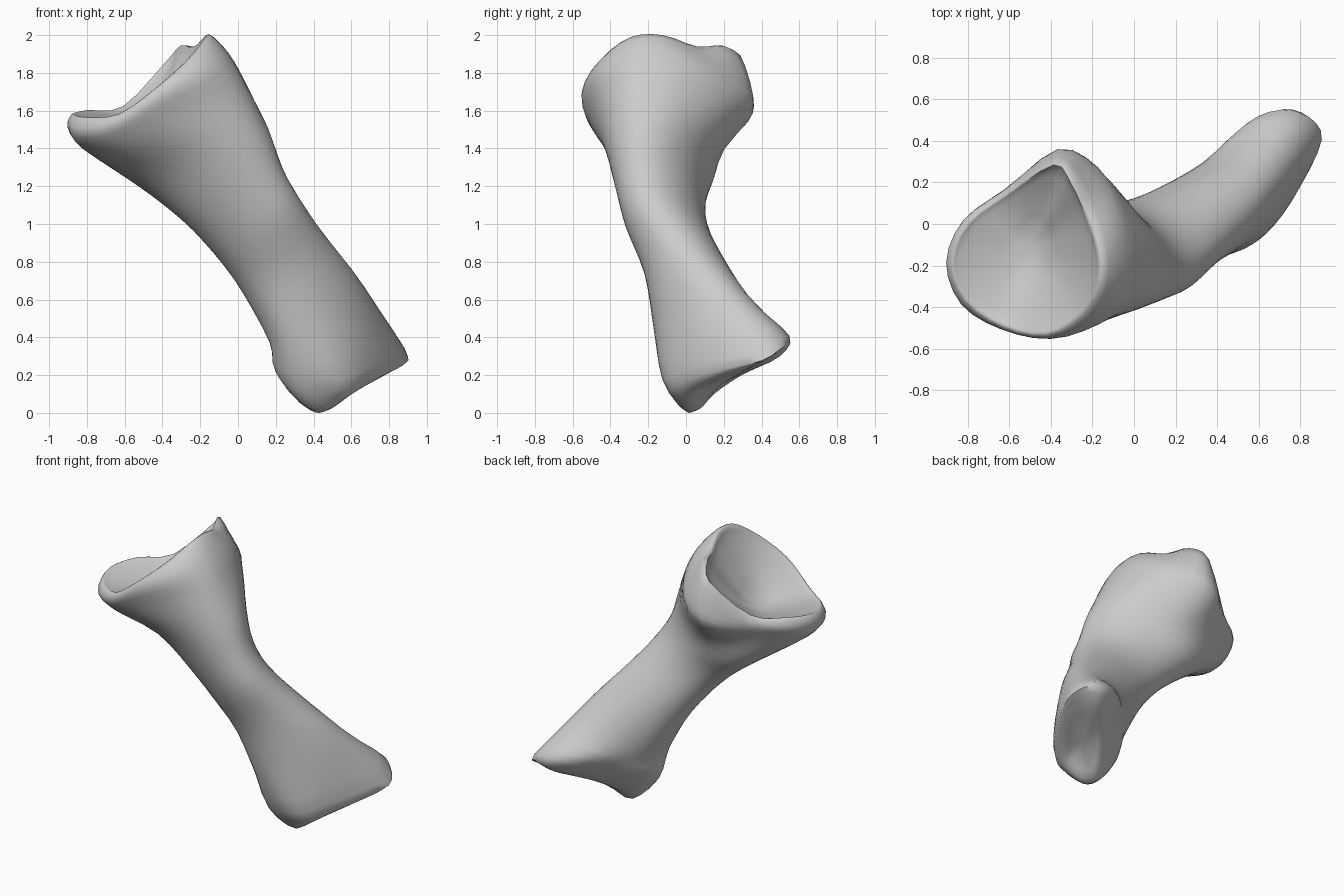
import bpy, bmesh, math
from mathutils import Vector as V

if "Cube" in bpy.data.objects:
    bpy.data.objects.remove(bpy.data.objects["Cube"])

N = 12        # control points per ring
SUB = 3       # spline subdivisions between control points


def spline(p0, p1, p2, p3, t):
    return 0.5 * (2 * p1 + (p2 - p0) * t + (2 * p0 - 5 * p1 + 4 * p2 - p3) * t * t
                  + (3 * p1 - p0 - 3 * p2 + p3) * t ** 3)


def section(c, a, b):
    c, a, b = V(c), V(a), V(b)
    angles = [k * math.tau / N for k in range(N)]
    return [c + a * math.cos(t) + b * math.sin(t) for t in angles]


def refine_ring(r):
    return [spline(r[i - 1], r[i], r[(i + 1) % N], r[(i + 2) % N], s / SUB)
            for i in range(N) for s in range(SUB)]


# flattened lower end: end-face edge, then widest outline
foot_edge = [(.82, .46, .30), (.87, .37, .26), (.78, .20, .20), (.67, .06, .14),
             (.59, -.01, .09), (.50, -.01, .03), (.43, .02, .00), (.37, .07, .03),
             (.39, .15, .11), (.50, .30, .21), (.62, .43, .27), (.72, .50, .30)]
foot_wide = [(.83, .51, .39), (.89, .40, .32), (.80, .18, .28), (.68, .00, .23),
             (.56, -.10, .18), (.43, -.12, .17), (.29, -.06, .13), (.20, .03, .22),
             (.25, .16, .28), (.40, .32, .35), (.55, .49, .40), (.70, .55, .41)]
foot_mid = V((.60, .20, .16))
rings = [[foot_mid.lerp(V(p), .55) for p in foot_edge],
         [V(p) for p in foot_edge], [V(p) for p in foot_wide]]

# shaft sections going up: centre, long half axis, short half axis
sections = [
    ((.42, .09, .52), (.19, .22, .12), (.165, -.14, .085)),
    ((.25, -.01, .78), (.13, .155, .11), (.18, -.145, .10)),
    ((.10, -.10, .99), (.07, .165, .08), (.22, -.145, .12)),
    ((-.03, -.13, 1.16), (.04, .20, .05), (.265, -.13, .13)),
    ((-.19, -.13, 1.36), (.02, .28, .00), (.35, -.10, .15)),
]
rings += [section(*s) for s in sections]

# neck under the upper end: back, right, front, left
neck = [(-.36, .33, 1.54), (-.14, .23, 1.60), (-.02, .08, 1.68), (.05, -.12, 1.72),
        (.03, -.33, 1.71), (-.13, -.46, 1.64), (-.40, -.50, 1.53), (-.62, -.43, 1.42),
        (-.77, -.30, 1.39), (-.82, -.15, 1.40), (-.75, .00, 1.42), (-.58, .15, 1.47)]
# flared widest outline
flare = [(-.36, .36, 1.66), (-.19, .28, 1.72), (-.09, .09, 1.84), (-.05, -.12, 1.90),
         (-.06, -.32, 1.88), (-.18, -.48, 1.80), (-.40, -.55, 1.67), (-.64, -.50, 1.52),
         (-.83, -.38, 1.48), (-.90, -.18, 1.51), (-.82, .02, 1.53), (-.62, .17, 1.56)]
# raised lip of the cup
lip = [(-.38, .30, 1.85), (-.29, .21, 1.94), (-.22, .06, 1.94), (-.16, -.12, 2.0),
       (-.16, -.29, 1.99), (-.25, -.44, 1.88), (-.42, -.53, 1.73), (-.63, -.49, 1.58),
       (-.81, -.37, 1.56), (-.88, -.18, 1.58), (-.80, .01, 1.60), (-.61, .15, 1.62)]
rings += [[V(p) for p in r] for r in (neck, flare, lip)]

# hollow cup floor, falling from the lip to its centre
floor = V((-.51, -.12, 1.54))
for f in (.9, .65, .33):
    rings.append([V((floor.x + (p[0] - floor.x) * f, floor.y + (p[1] - floor.y) * f,
                     floor.z + (p[2] - floor.z) * f ** 1.5)) for p in lip])

# loft a smooth skin through all rings
fine = [refine_ring(r) for r in rings]
M, last = N * SUB, len(fine) - 1
bm = bmesh.new()
loops = []
for i in range(last):
    q = [fine[max(i - 1, 0)], fine[i], fine[i + 1], fine[min(i + 2, last)]]
    for s in range(SUB):
        loops.append([bm.verts.new(spline(q[0][k], q[1][k], q[2][k], q[3][k], s / SUB))
                      for k in range(M)])
loops.append([bm.verts.new(p) for p in fine[last]])
for a, b in zip(loops, loops[1:]):
    for k in range(M):
        j = (k + 1) % M
        bm.faces.new((a[k], a[j], b[j], b[k]))

# close the lower end and the cup floor
for loop, tip in ((loops[0], foot_mid), (loops[-1], floor)):
    c = bm.verts.new(tip)
    for k in range(M):
        bm.faces.new((loop[k], loop[(k + 1) % M], c))
bmesh.ops.recalc_face_normals(bm, faces=bm.faces[:])

mesh = bpy.data.meshes.new("bone")
bm.to_mesh(mesh)
bm.free()
bone = bpy.data.objects.new("bone", mesh)
bpy.context.collection.objects.link(bone)

# rest on the ground, centred
xs, ys, zs = zip(*[v.co[:] for v in mesh.vertices])
shift = V((-(min(xs) + max(xs)) / 2, -(min(ys) + max(ys)) / 2, -min(zs)))
for v in mesh.vertices:
    v.co += shift
bpy.context.view_layer.objects.active = bone
bone.select_set(True)
bpy.ops.object.shade_smooth_by_angle(angle=math.radians(60))
